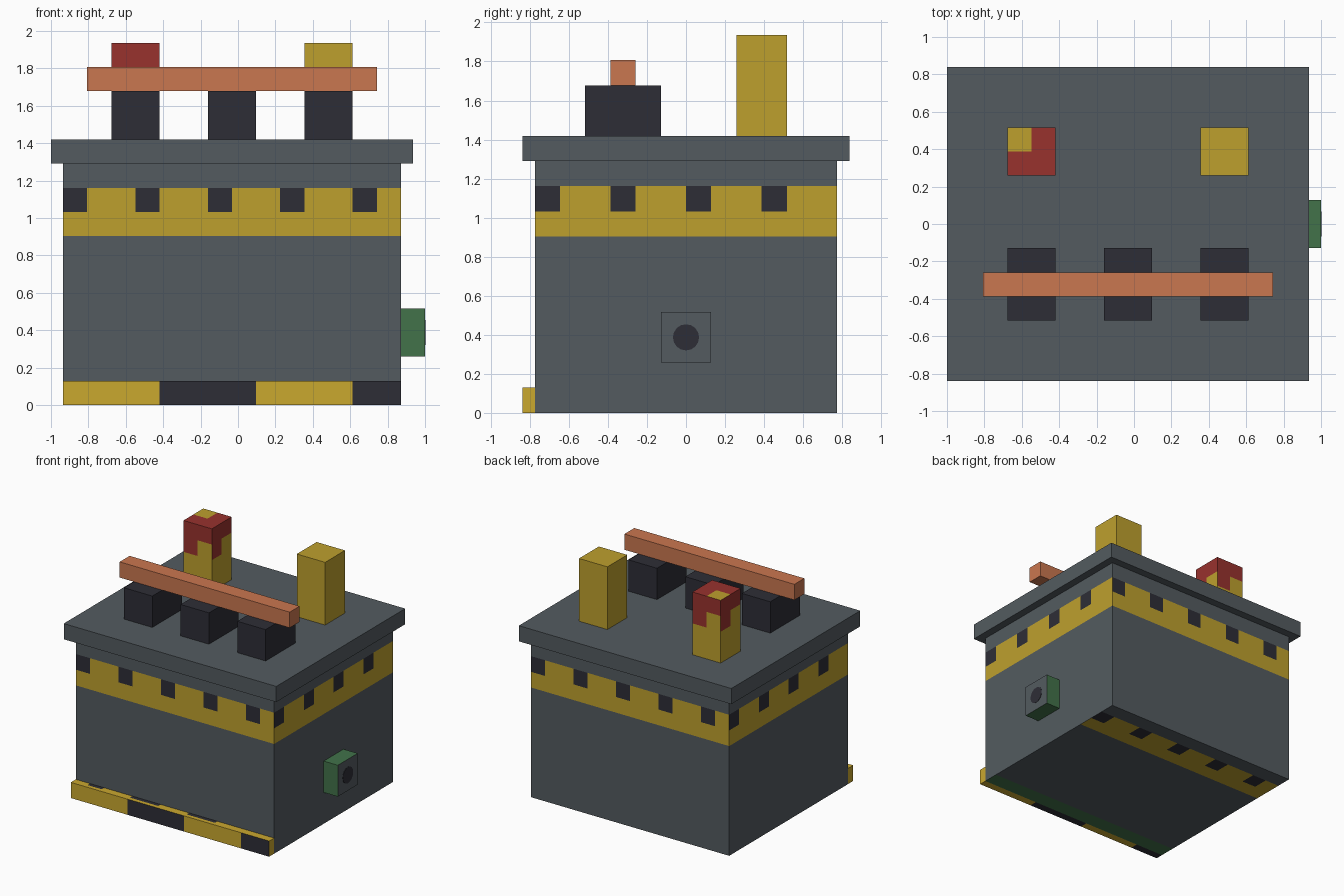
import bpy, bmesh
from mathutils import Vector, Matrix

cube = bpy.data.objects.get("Cube")
if cube:
    bpy.data.objects.remove(cube, do_unlink=True)

U = 2 / 15.5                      # one building unit
ORIGIN = Vector((-7.25, 0, 0))    # left bottom edge of the body, in units


def material(name, rgb):
    m = bpy.data.materials.new(name)
    m.use_nodes = True
    col = (*rgb, 1)
    m.diffuse_color = col
    bsdf = next(n for n in m.node_tree.nodes if n.type == 'BSDF_PRINCIPLED')
    bsdf.inputs["Base Color"].default_value = col
    return m


GREY = material("slate grey", (0.087, 0.105, 0.117))
DARK = material("charcoal", (0.027, 0.027, 0.037))
YELLOW = material("mustard yellow", (0.515, 0.352, 0.027))
BRIGHT = material("warning yellow", (0.591, 0.392, 0.028))
RED = material("dark red", (0.314, 0.032, 0.027))
COPPER = material("copper orange", (0.591, 0.184, 0.080))
GREEN = material("green", (0.054, 0.168, 0.068))


def add_object(name, bm, mats):
    mesh = bpy.data.meshes.new(name)
    bm.transform(Matrix.Scale(U, 4) @ Matrix.Translation(ORIGIN))
    bm.to_mesh(mesh)
    bm.free()
    for m in mats:
        mesh.materials.append(m)
    obj = bpy.data.objects.new(name, mesh)
    bpy.context.collection.objects.link(obj)
    return obj


def face_place(c, n, lo, hi):
    """Side name, distance from its left edge, distance from its top edge."""
    if n.z > 0.5:
        return "top", c.x - lo.x, hi.y - c.y
    if n.z < -0.5:
        return "bottom", hi.x - c.x, hi.y - c.y
    if n.y < -0.5:
        return "front", c.x - lo.x, hi.z - c.z
    if n.y > 0.5:
        return "back", hi.x - c.x, hi.z - c.z
    if n.x > 0.5:
        return "left", c.y - lo.y, hi.z - c.z
    return "right", hi.y - c.y, hi.z - c.z


def block(name, lo, hi, mats, rule=None, step=1):
    """Box in units; with a rule it is cut into cells and each is coloured."""
    lo, hi = Vector(lo), Vector(hi)
    bm = bmesh.new()
    bmesh.ops.create_cube(bm, size=1)
    size = hi - lo
    bm.transform(Matrix.Translation((lo + hi) / 2) @ Matrix.Diagonal((*size, 1)))
    if rule:
        for axis in range(3):
            normal = Vector([float(i == axis) for i in range(3)])
            for k in range(1, round(size[axis] / step)):
                bmesh.ops.bisect_plane(bm, geom=bm.verts[:] + bm.edges[:] + bm.faces[:],
                                       plane_co=lo + normal * k * step, plane_no=normal)
        bm.normal_update()
        for f in bm.faces:
            mat = rule(*face_place(f.calc_center_median(), f.normal, lo, hi))
            f.material_index = mats.index(mat)
        bmesh.ops.dissolve_limit(bm, angle_limit=0.01, verts=bm.verts[:],
                                 edges=bm.edges[:], delimit={'MATERIAL'})
    return add_object(name, bm, mats)


# Colour rules
def body_rule(side, h, d):
    if side == "bottom" and d > 11:
        return GREEN
    if side != "top" and 1 < d < 3:
        return DARK if d < 2 and h % 3 < 1 else YELLOW
    return GREY


def strip_rule(side, h, d):
    if side in ("front", "bottom"):
        return DARK if h % 8 > 4 else BRIGHT
    if side == "top":
        return DARK if d < 0.25 and 1 < h < 11 and h % 4 < 2 else BRIGHT
    return BRIGHT


def capped_rule(side, h, d):
    if side == "top":
        return YELLOW if h < 1 and d < 1 else RED
    return RED if side != "bottom" and d < (2 if h < 1 else 1) else YELLOW


def socket_rule(side, h, d):
    return GREY if side == "left" else GREEN


# Main casing, lid and hazard strip
block("body", (0, -6, 0), (14, 6, 10), [GREY, DARK, YELLOW, GREEN], body_rule)
block("lid", (-0.5, -6.5, 10), (14.5, 6.5, 11), [GREY])
block("hazard_strip", (0, -6.5, 0), (14, -6, 1), [BRIGHT, DARK], strip_rule, 0.25)

# Insulator blocks with the bar across them
for i in range(3):
    x = 2 + 4 * i
    block(f"insulator_{i + 1}", (x, -4, 11), (x + 2, -1, 13), [DARK])
block("copper_bar", (1, -3, 13), (13, -2, 14), [COPPER])

# Rear posts
block("capped_post", (2, 2, 11), (4, 4, 15), [YELLOW, RED], capped_rule)
block("plain_post", (10, 2, 11), (12, 4, 15), [YELLOW])

# Side socket with a round dark opening
block("socket", (14, -1, 2), (15, 1, 4), [GREEN, GREY], socket_rule)
bm = bmesh.new()
bmesh.ops.create_cone(bm, cap_ends=True, segments=16, radius1=0.52, radius2=0.52, depth=0.04,
                      matrix=Matrix.Translation((15, 0, 3)) @ Matrix.Rotation(1.5708, 4, 'Y'))
add_object("socket_opening", bm, [DARK])
